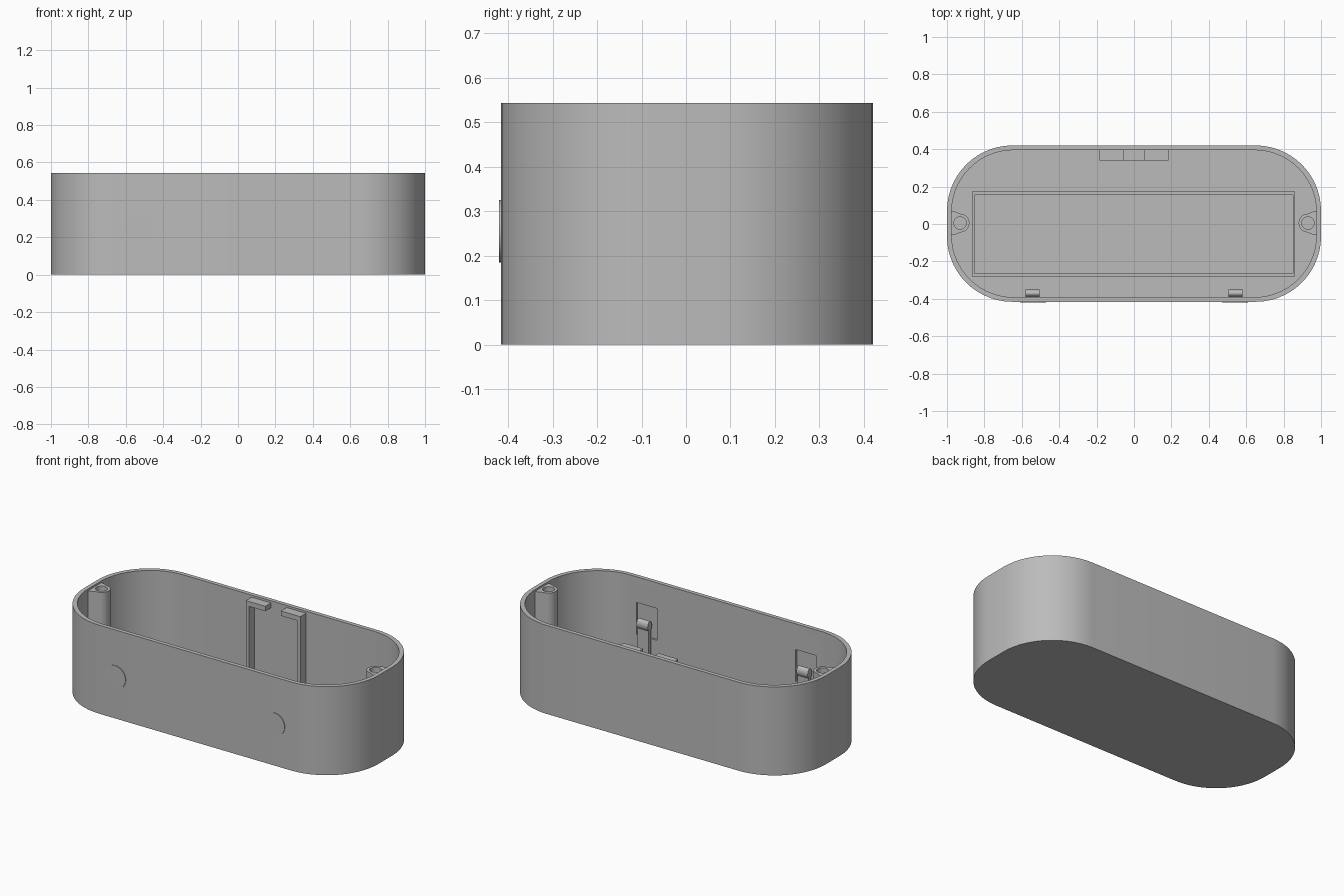
import bpy, bmesh, math
from math import sin, cos, pi

if "Cube" in bpy.data.objects:
    bpy.data.objects.remove(bpy.data.objects["Cube"])

TOP, FLOOR, CY = 0.543, 0.025, 0.002

grey = bpy.data.materials.new("plain grey")
grey.diffuse_color = (0.5, 0.5, 0.5, 1)
grey.use_nodes = True
grey.node_tree.nodes["Principled BSDF"].inputs["Base Color"].default_value = grey.diffuse_color


def loft(name, loops, cyclic=False):
    """Bridge equal-length loops of points; cap the ends unless cyclic."""
    bm = bmesh.new()
    rows = [[bm.verts.new(p) for p in loop] for loop in loops]
    n = len(rows[0])
    pairs = list(zip(rows, rows[1:])) + ([(rows[-1], rows[0])] if cyclic else [])
    for a, b in pairs:
        for i in range(n):
            j = (i + 1) % n
            bm.faces.new((a[i], a[j], b[j], b[i]))
    if not cyclic:
        bm.faces.new(rows[0])
        bm.faces.new(rows[-1])
    bmesh.ops.recalc_face_normals(bm, faces=bm.faces)
    mesh = bpy.data.meshes.new(name)
    bm.to_mesh(mesh)
    bm.free()
    mesh.materials.append(grey)
    ob = bpy.data.objects.new(name, mesh)
    bpy.context.collection.objects.link(ob)
    return ob


def smooth(ob):
    bpy.ops.object.select_all(action='DESELECT')
    ob.select_set(True)
    bpy.context.view_layer.objects.active = ob
    bpy.ops.object.shade_smooth_by_angle(angle=math.radians(30))


def rect(x0, x1, y0, y1, z):
    return [(x0, y0, z), (x1, y0, z), (x1, y1, z), (x0, y1, z)]


def box(name, x0, x1, y0, y1, z0, z1):
    return loft(name, [rect(x0, x1, y0, y1, z0), rect(x0, x1, y0, y1, z1)])


def rounded(hx, hy, r, z, seg=14):
    pts = []
    for q, (sx, sy) in enumerate([(1, 1), (-1, 1), (-1, -1), (1, -1)]):
        for k in range(seg + 1):
            t = (q + k / seg) * pi / 2
            pts.append((sx * (hx - r) + r * cos(t), CY + sy * (hy - r) + r * sin(t), z))
    return pts


# Open tray with rounded ends
body = loft("case_body", [
    rounded(1.0, 0.418, 0.35, 0), rounded(1.0, 0.418, 0.35, TOP),
    rounded(0.975, 0.393, 0.33, TOP), rounded(0.975, 0.393, 0.33, FLOOR)])

# Thin pockets in the inside of the front wall, behind the buttons
for s in (-1, 1):
    cutter = box("pocket_cutter", s * 0.54 - 0.07, s * 0.54 + 0.07, -0.403, -0.36, 0.19, 0.385)
    cutter.hide_render = True
    mod = body.modifiers.new("pocket", 'BOOLEAN')
    mod.operation, mod.solver, mod.object = 'DIFFERENCE', 'EXACT', cutter
    bpy.context.view_layer.objects.active = body
    bpy.ops.object.modifier_apply(modifier=mod.name)
    bpy.data.objects.remove(cutter)
smooth(body)

# Low rectangular rim on the floor
outer, inner = (-0.865, 0.86, -0.28, 0.175), (-0.853, 0.85, -0.265, 0.155)
loft("floor_rim", [rect(*outer, FLOOR - 0.005), rect(*outer, 0.06),
                   rect(*inner, 0.06), rect(*inner, FLOOR - 0.005)], cyclic=True)


# Screw bosses, flared where they join the end walls
def boss_loops(s):
    out, hole = [], []
    for i in range(40):
        t = 2 * pi * i / 40
        c, y = cos(t), 0.05 * sin(t)
        x = 0.05 * c
        if c > 0:
            x, y = min(0.055, 0.09 * c), y * (1 + c)
        out.append((s * (0.93 + x), 0.005 + y))
        hole.append((s * (0.93 + 0.033 * c), 0.005 + 0.033 * sin(t)))
    return [[(x, y, z) for x, y in loop] for loop, z in
            ((out, FLOOR - 0.005), (out, 0.532), (hole, 0.532), (hole, FLOOR - 0.005))]


def disc(cx, y, z, r, n=40):
    return [(cx + r * cos(2 * pi * i / n), y, z + r * sin(2 * pi * i / n)) for i in range(n)]


for s, side in ((-1, "left"), (1, "right")):
    smooth(loft(side + "_screw_boss", boss_loops(s), cyclic=True))

    # Button disc barely proud of the front face
    smooth(loft(side + "_button", [disc(s * 0.54, -0.41, 0.255, 0.07),
                                   disc(s * 0.54, -0.42, 0.255, 0.07)]))

    # Spring finger with a rounded head behind each button
    x0, x1 = s * 0.543 - 0.038, s * 0.543 + 0.038
    box(side + "_finger_stem", x0, x1, -0.384, -0.36, FLOOR - 0.005, 0.28)
    head = [[(x, -0.37 + 0.02 * cos(2 * pi * i / 24), 0.275 + 0.03 * sin(2 * pi * i / 24))
             for i in range(24)] for x in (x0, x1)]
    smooth(loft(side + "_finger_head", head))

    # Hooked bracket on the back wall
    a, b = sorted((s * 0.185, s * 0.163))
    box(side + "_bracket_post", a, b, 0.34, 0.40, FLOOR - 0.005, 0.51)
    a, b = sorted((s * 0.185, s * 0.053))
    box(side + "_bracket_cap", a, b, 0.34, 0.40, 0.50, 0.53)

# Low step between the bracket posts
box("bracket_base", -0.163, 0.163, 0.34, 0.40, FLOOR - 0.005, 0.06)
